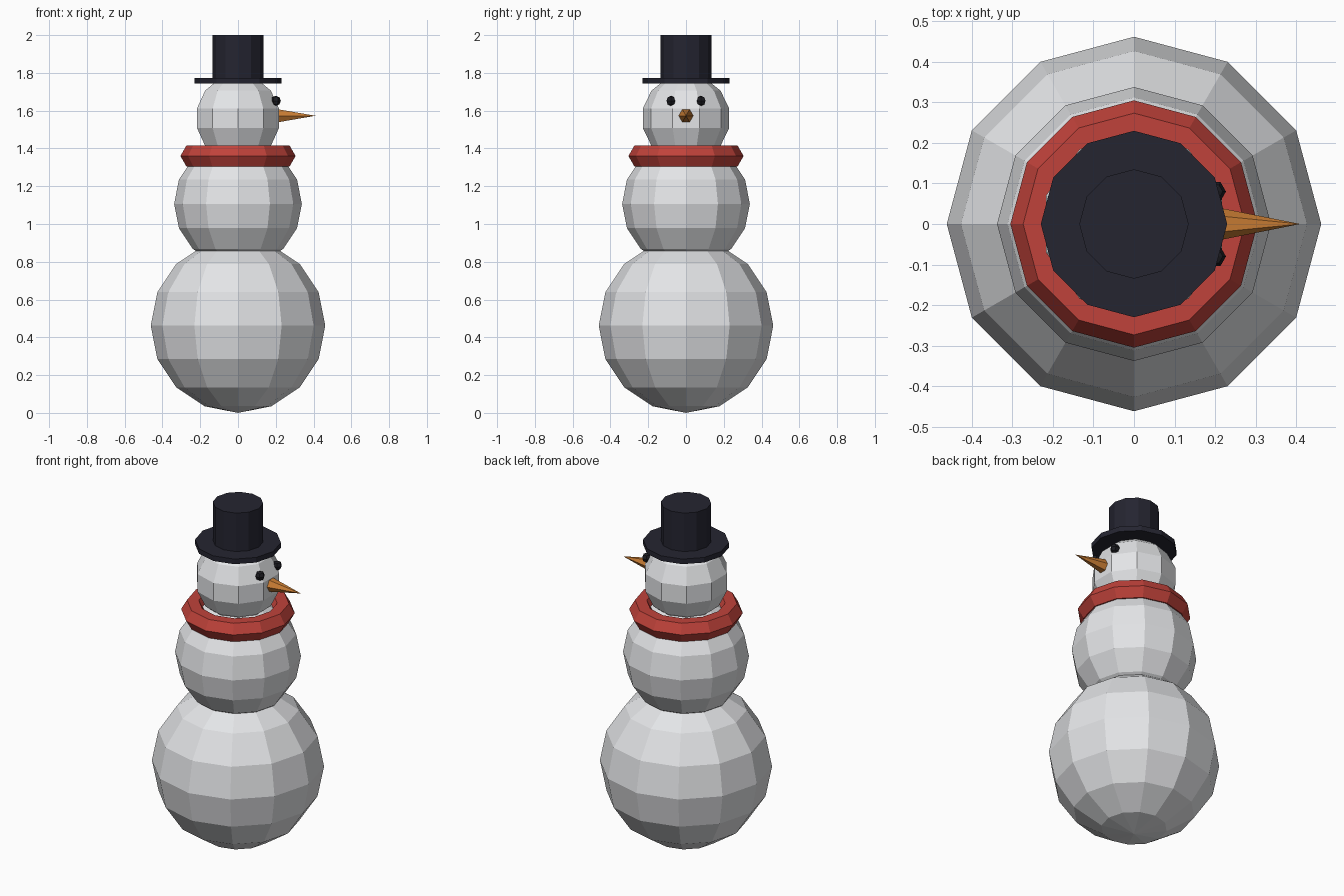
import bpy
from math import sin, cos, pi, radians

if "Cube" in bpy.data.objects:
    bpy.data.objects.remove(bpy.data.objects["Cube"])


def material(name, rgb):
    mat = bpy.data.materials.new(name)
    mat.use_nodes = True
    colour = (*rgb, 1)
    mat.diffuse_color = colour
    mat.node_tree.nodes["Principled BSDF"].inputs["Base Color"].default_value = colour
    return mat


snow = material("snow white", (0.82, 0.83, 0.85))
felt = material("hat black", (0.018, 0.018, 0.03))
coal = material("coal black", (0.012, 0.012, 0.016))
wool = material("scarf red", (0.53, 0.055, 0.043))
carrot = material("carrot orange", (0.6, 0.21, 0.035))


def lathe(name, profile, sides, mat, location, start=0.0, closed=False):
    """Spin a bottom-to-top (radius, z) profile; zero radius makes a pole."""
    verts, rings, faces = [], [], []
    for r, z in profile:
        count = 1 if r < 1e-5 else sides
        rings.append([len(verts) + i % count for i in range(sides)])
        for i in range(count):
            a = start + 2 * pi * i / sides
            verts.append((r * cos(a), r * sin(a), z))
    pairs = list(zip(rings, rings[1:]))
    if closed:
        pairs.append((rings[-1], rings[0]))
    else:
        # Cap any open ends
        if len(set(rings[0])) > 1:
            faces.append(rings[0][::-1])
        if len(set(rings[-1])) > 1:
            faces.append(rings[-1])
    for low, high in pairs:
        for i in range(sides):
            j = (i + 1) % sides
            faces.append(list(dict.fromkeys((low[i], low[j], high[j], high[i]))))
    mesh = bpy.data.meshes.new(name)
    mesh.from_pydata(verts, [], faces)
    mesh.materials.append(mat)
    obj = bpy.data.objects.new(name, mesh)
    obj.location = location
    bpy.context.collection.objects.link(obj)
    return obj


def ball(name, radius, sides, bands, mat, location, start=0.0):
    arc = [pi * k / bands for k in range(bands + 1)]
    profile = [(radius * sin(a), -radius * cos(a)) for a in arc]
    return lathe(name, profile, sides, mat, location, start)


# Snow body
ball("lower_body", 0.462, 12, 8, snow, (0, 0, 0.462))
ball("middle_body", 0.338, 12, 8, snow, (0, 0, 1.107))
ball("head", 0.234, 10, 7, snow, (0, 0, 1.56), start=pi / 2)

# Scarf: a ring with a six-sided section
section = [radians(60 * k) for k in range(6)]
lathe("scarf", [(0.242 + 0.063 * cos(a), 0.063 * sin(a)) for a in section],
      12, wool, (0, 0, 1.36), closed=True)

# Hat
lathe("hat_brim", [(0.23, 0), (0.23, 0.03)], 12, felt, (0, 0, 1.743))
lathe("hat_crown", [(0.135, 0), (0.135, 0.24)], 12, felt, (0, 0, 1.76))

# Face, looking along +x
nose = lathe("nose", [(0.043, 0), (0, 0.215)], 6, carrot, (0.195, 0, 1.573), start=pi / 2)
nose.rotation_euler.y = pi / 2
for side, y in (("left", 0.08), ("right", -0.08)):
    ball(side + "_eye", 0.027, 6, 4, coal, (0.2, y, 1.652))
